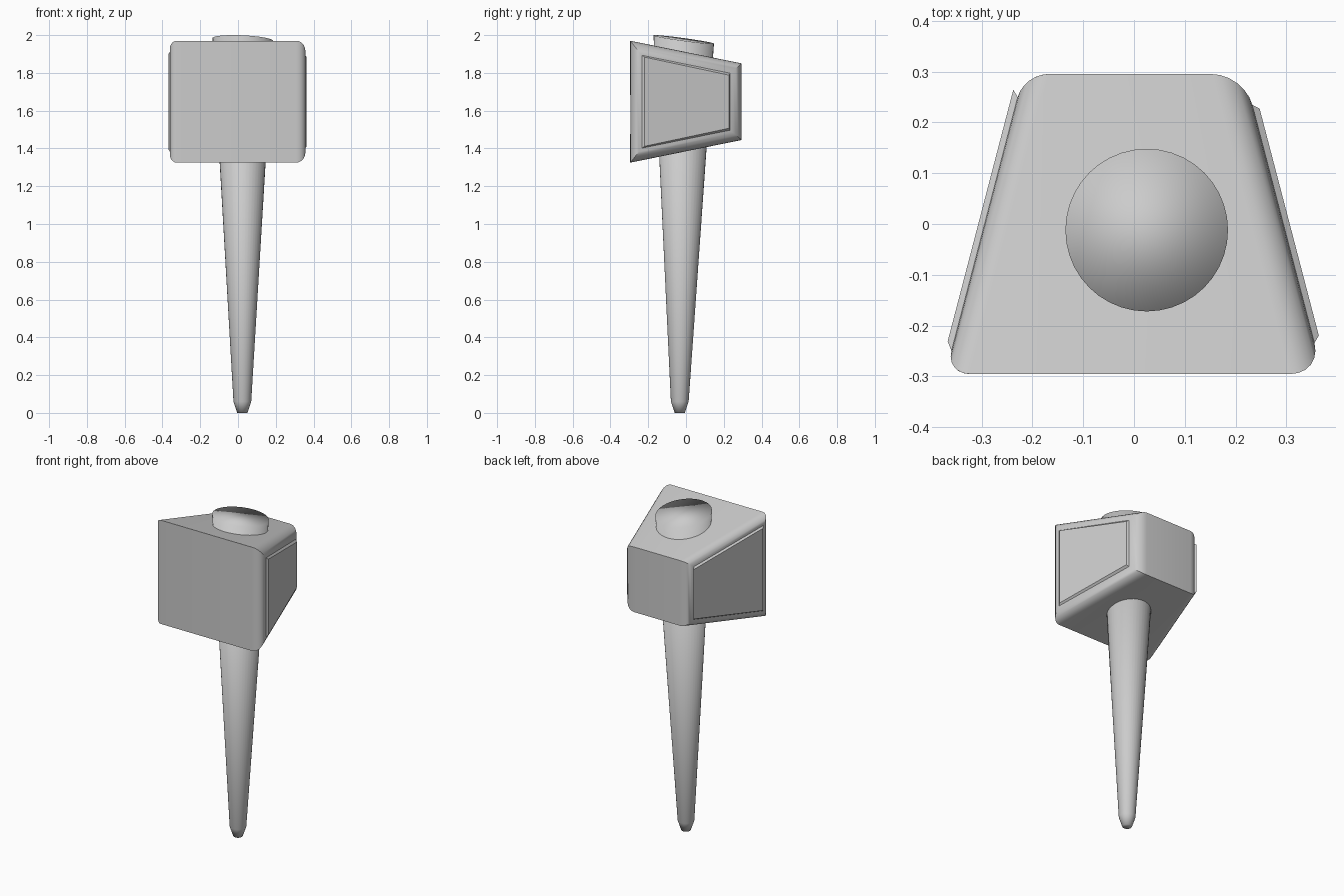
import bpy, bmesh, math
from mathutils import Vector

if "Cube" in bpy.data.objects:
    bpy.data.objects.remove(bpy.data.objects["Cube"])


def finish(bm, name, angle):
    bmesh.ops.recalc_face_normals(bm, faces=bm.faces)
    me = bpy.data.meshes.new(name)
    bm.to_mesh(me)
    bm.free()
    ob = bpy.data.objects.new(name, me)
    bpy.context.collection.objects.link(ob)
    bpy.ops.object.select_all(action='DESELECT')
    ob.select_set(True)
    bpy.context.view_layer.objects.active = ob
    bpy.ops.object.shade_smooth_by_angle(angle=math.radians(angle))
    return ob


# Mallet head: wedge profile seen from the side, narrower towards the back
profile = [(-0.295, 1.325), (0.295, 1.445), (0.295, 1.85), (-0.295, 1.97)]
bm = bmesh.new()
ends = []
for s in (-1, 1):
    ends.append([bm.verts.new((s * (0.371 if y < 0 else 0.217), y, z)) for y, z in profile])
for i in range(4):
    j = (i + 1) % 4
    bm.faces.new((ends[0][i], ends[0][j], ends[1][j], ends[1][i]))
for e in ends:
    bm.faces.new(e)
bmesh.ops.recalc_face_normals(bm, faces=bm.faces)

# Rounded rims around each striking face (right rim is wider)
for s, width in ((-1, 0.047), (1, 0.063)):
    edges = [e for e in bm.edges
             if all(v.co.x * s > 0.2 for v in e.verts)
             and all(abs(abs(v.co.y) - 0.295) < 1e-4 for v in e.verts)]
    bmesh.ops.bevel(bm, geom=edges, offset=width, offset_type='OFFSET',
                    segments=6, profile=0.5, affect='EDGES')
bm.normal_update()

# Raised striking plates
for s, front, back in ((-1, 0.016, 0.012), (1, 0.012, -0.010)):
    face = max((f for f in bm.faces if f.normal.x * s > 0.9), key=lambda f: f.calc_area())
    n = face.normal.copy()
    along = Vector((-n.y, n.x, 0)).normalized() * s
    plate = bmesh.ops.extrude_discrete_faces(bm, faces=[face])['faces'][0]
    mid = plate.calc_center_median()
    for v in plate.verts:
        v.co += n * 0.012 + along * (front if v.co.y < 0 else back)
        v.co.z += 0.01 if v.co.z < mid.z else -0.01
finish(bm, "mallet_head", 30)

# Tapered handle running through the head, with a slanted top
SIDES = 40
bm = bmesh.new()
rings = []
for cx, cy, z, r in ((0.023, -0.033, 0, 0.027), (0.023, -0.033, 0.06, 0.047),
                     (0.025, -0.012, 1.977, 0.16)):
    ring = []
    for i in range(SIDES):
        a = 2 * math.pi * i / SIDES
        dx, dy = r * math.cos(a), r * math.sin(a)
        tilt = -0.137 * dy - 0.045 * dx if z > 1 else 0
        ring.append(bm.verts.new((cx + dx, cy + dy, z + tilt)))
    rings.append(ring)
for lo, hi in zip(rings, rings[1:]):
    for i in range(SIDES):
        j = (i + 1) % SIDES
        bm.faces.new((lo[i], lo[j], hi[j], hi[i]))
bm.faces.new(rings[0])
bm.faces.new(rings[-1])
finish(bm, "handle", 180)
